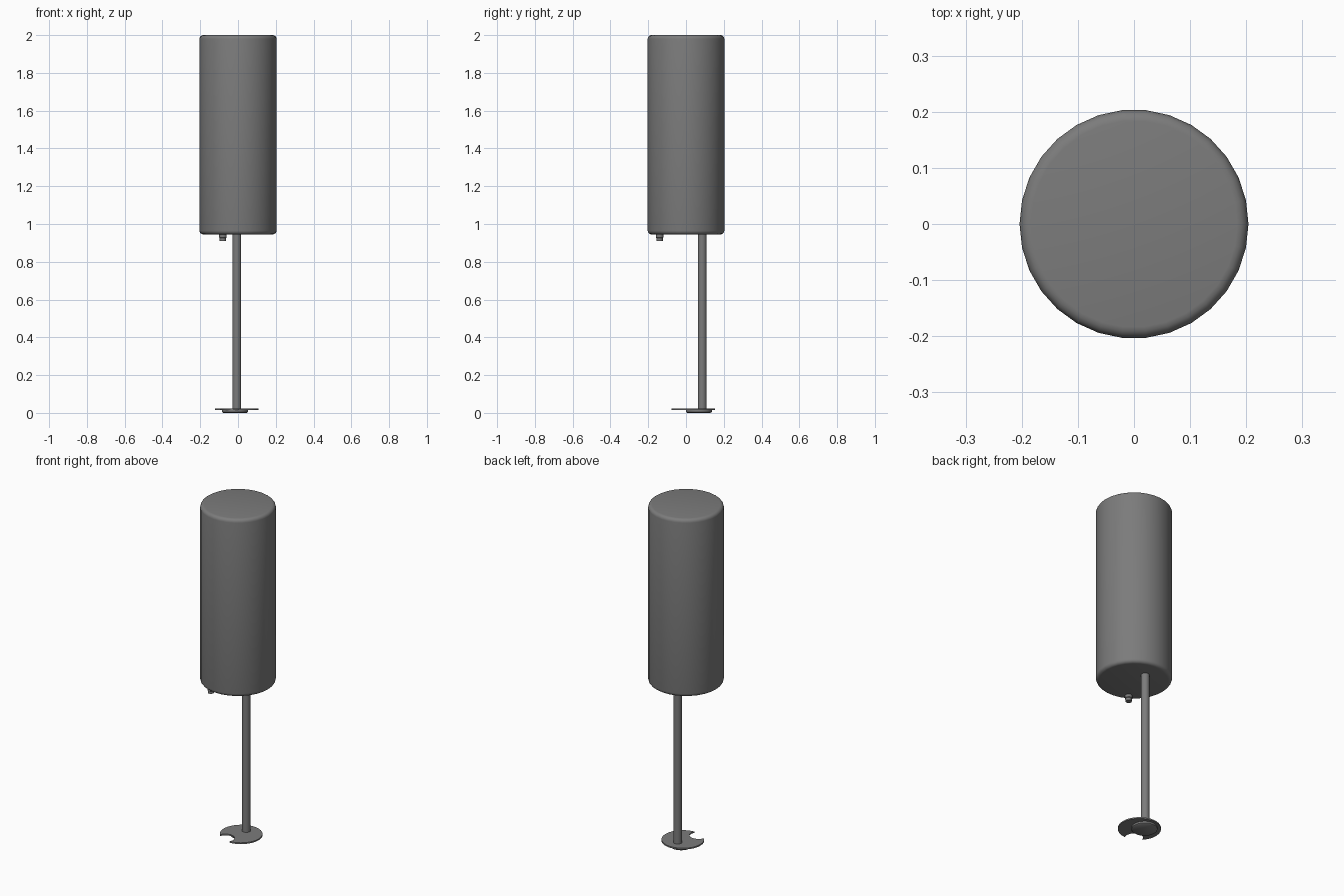
import bpy, bmesh, math
from mathutils import Vector

cube = bpy.data.objects.get("Cube")
if cube:
    bpy.data.objects.remove(cube, do_unlink=True)

# One grey metal for every part
grey = bpy.data.materials.new("grey_metal")
grey.use_nodes = True
colour = (0.2, 0.2, 0.2, 1)
grey.diffuse_color = colour
grey.node_tree.nodes["Principled BSDF"].inputs["Base Color"].default_value = colour


def finish(name, bm, angle=40):
    bmesh.ops.recalc_face_normals(bm, faces=bm.faces)
    mesh = bpy.data.meshes.new(name)
    bm.to_mesh(mesh)
    bm.free()
    obj = bpy.data.objects.new(name, mesh)
    bpy.context.collection.objects.link(obj)
    mesh.materials.append(grey)
    bpy.ops.object.select_all(action='DESELECT')
    obj.select_set(True)
    bpy.context.view_layer.objects.active = obj
    bpy.ops.object.shade_smooth_by_angle(angle=math.radians(angle))
    return obj


def lathe(name, centre, profile, sides):
    """Closed turned solid from (radius, height) rings."""
    bm = bmesh.new()
    rings = [[bm.verts.new((centre[0] + r * math.cos(math.tau * i / sides),
                            centre[1] + r * math.sin(math.tau * i / sides), z))
              for i in range(sides)] for r, z in profile]
    for a, b in zip(rings, rings[1:]):
        for i in range(sides):
            j = (i + 1) % sides
            bm.faces.new((a[i], a[j], b[j], b[i]))
    bm.faces.new(rings[0][::-1])
    bm.faces.new(rings[-1])
    return finish(name, bm)


def arc(centre, radius, start, end, steps):
    return [centre + radius * Vector((math.cos(a), math.sin(a)))
            for a in (start + (end - start) * i / steps for i in range(steps + 1))]


# Cylindrical body with rounded rims
radius, low, high, rim = 0.204, 0.945, 2.0, 0.02
corner = [(radius - rim + rim * math.sin(t), rim - rim * math.cos(t))
          for t in (math.pi / 2 * i / 4 for i in range(5))]
body = [(r, low + h) for r, h in corner] + [(r, high - h) for r, h in reversed(corner)]
lathe("body", (0, 0), body, 30)

# Suction pipe and the short outlet under the body
lathe("pipe", (-0.006, 0.086), [(0.023, 0.012), (0.023, 0.96)], 24)
lathe("outlet", (-0.08, -0.14),
      [(0.017, 0.91), (0.017, 0.925), (0.02, 0.928), (0.02, 0.96)], 16)

# Round foot plate with a scooped notch in its rim
centre = Vector((-0.006, 0.038))
plate_r, notch_r, notch_d = 0.115, 0.05, 0.1
heading = math.radians(247)
half = math.acos((plate_r**2 + notch_d**2 - notch_r**2) / (2 * plate_r * notch_d))
notch_centre = centre + notch_d * Vector((math.cos(heading), math.sin(heading)))
swing = math.atan2(plate_r * math.sin(half), plate_r * math.cos(half) - notch_d)
outline = arc(centre, plate_r, heading + half, heading + math.tau - half, 40)
outline += arc(notch_centre, notch_r, heading - swing,
               heading + swing - math.tau, 16)[1:-1]
bm = bmesh.new()
face = bm.faces.new([bm.verts.new((p.x, p.y, 0.015)) for p in outline])
top = bmesh.ops.extrude_face_region(bm, geom=[face], use_keep_orig=True)
bmesh.ops.translate(bm, vec=(0, 0, 0.008),
                    verts=[v for v in top["geom"] if isinstance(v, bmesh.types.BMVert)])
finish("foot_plate", bm, 30)

# Smaller disc below the foot plate
lathe("foot_disc", (-0.016, 0.068), [(0.062, 0), (0.069, 0.005), (0.069, 0.016)], 30)
